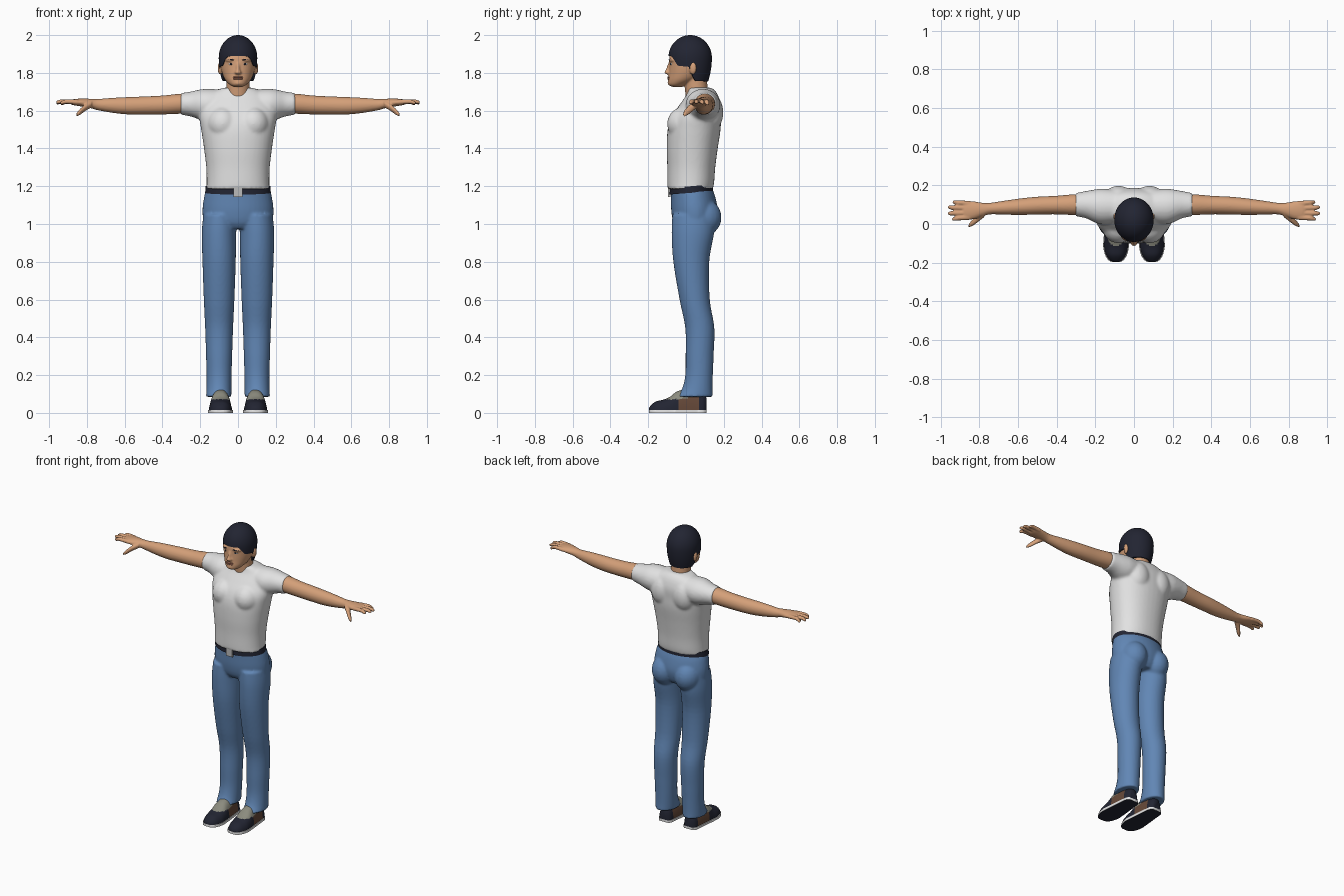
import bpy, bmesh, math
from mathutils import Matrix, Vector

if "Cube" in bpy.data.objects:
    bpy.data.objects.remove(bpy.data.objects["Cube"])


def material(name, *rgb):
    m = bpy.data.materials.new(name)
    m.use_nodes = True
    m.diffuse_color = (*rgb, 1)
    m.node_tree.nodes["Principled BSDF"].inputs["Base Color"].default_value = (*rgb, 1)
    return m


SKIN = material("skin", 0.66, 0.35, 0.19)
SHIRT = material("shirt_white", 0.76, 0.76, 0.76)
DENIM = material("denim_blue", 0.12, 0.24, 0.46)
DARK = material("dark_navy", 0.016, 0.018, 0.032)
METAL = material("buckle_grey", 0.5, 0.5, 0.5)
TONGUE = material("tongue_grey", 0.26, 0.26, 0.21)
BROWN = material("shoe_brown", 0.13, 0.065, 0.04)
LIPS = material("lips", 0.42, 0.17, 0.11)


def smooth_path(secs, steps=5):
    """Catmull-Rom sampling of a list of sections."""
    out = []
    for i in range(len(secs) - 1):
        quad = [secs[max(i - 1, 0)], secs[i], secs[i + 1], secs[min(i + 2, len(secs) - 1)]]
        for k in range(steps):
            t = k / steps
            out.append([b + 0.5 * t * (c - a + t * (2 * a - 5 * b + 4 * c - d + t * (3 * (b - c) + d - a)))
                        for a, b, c, d in zip(*quad)])
    return out + [list(secs[-1])]


def loft(bm, axis, secs, s=1, p=2.0, n=40):
    """Skin sections (position, centre1, centre2, radius1, radius2) along an axis; s mirrors x."""
    rings = []
    for t, c1, c2, r1, r2 in smooth_path(secs):
        ring = []
        for i in range(n):
            a = math.tau * i / n
            u, v = math.cos(a), math.sin(a)
            co = [c1 + r1 * math.copysign(abs(u) ** (2 / p), u),
                  c2 + r2 * math.copysign(abs(v) ** (2 / p), v)]
            co.insert(axis, t)
            ring.append(bm.verts.new((co[0] * s, co[1], co[2])))
        rings.append(ring)
    for a, b in zip(rings, rings[1:]):
        for i in range(n):
            bm.faces.new((a[i], a[(i + 1) % n], b[(i + 1) % n], b[i]))
    bm.faces.new(rings[0])
    bm.faces.new(rings[-1])
    return [v for r in rings for v in r]


def ball(bm, centre, radii, turn=0.0):
    mat = Matrix.Translation(centre) @ Matrix.Rotation(turn, 4, "Z") @ Matrix.Diagonal((*radii, 1))
    bmesh.ops.create_uvsphere(bm, u_segments=24, v_segments=14, radius=1, matrix=mat)


def finish(bm, name, mats, voxel=0, rounds=3, rule=None):
    """Turn the bmesh into an object; voxel fuses its parts into one skin."""
    bmesh.ops.recalc_face_normals(bm, faces=bm.faces)
    for f in bm.faces:
        f.smooth = True
        if rule:
            f.material_index = rule(f.calc_center_median())
    me = bpy.data.meshes.new(name)
    bm.to_mesh(me)
    bm.free()
    me.set_sharp_from_angle(angle=math.radians(50))
    for m in mats:
        me.materials.append(m)
    ob = bpy.data.objects.new(name, me)
    bpy.context.collection.objects.link(ob)
    if voxel:
        r = ob.modifiers.new("fuse", "REMESH")
        r.mode, r.voxel_size, r.use_smooth_shade = "VOXEL", voxel, True
        sm = ob.modifiers.new("soften", "SMOOTH")
        sm.factor, sm.iterations = 0.5, rounds
    return ob


# Shirt: torso, chest, shoulder blades and sleeves
bm = bmesh.new()
loft(bm, 2, [(1.185, 0, .022, .168, .12), (1.22, 0, .025, .166, .124), (1.3, 0, .028, .168, .127),
             (1.4, 0, .033, .18, .135), (1.5, 0, .043, .195, .14), (1.57, 0, .055, .205, .13),
             (1.63, 0, .075, .195, .11), (1.68, 0, .085, .16, .085), (1.71, 0, .08, .11, .07),
             (1.722, 0, .07, .07, .06)], p=2.2)
for s in (1, -1):
    loft(bm, 0, [(.08, .09, 1.63, .085, .082), (.16, .09, 1.63, .092, .085), (.2, .093, 1.632, .086, .08),
                 (.25, .1, 1.635, .07, .066), (.305, .1, 1.636, .06, .057)], s)
    ball(bm, (s * .08, -.01, 1.53), (.085, .09, .09))
    ball(bm, (s * .08, .13, 1.59), (.08, .068, .1))
finish(bm, "shirt", [SHIRT], .009, 4)

# Jeans: hips, seat and two legs
bm = bmesh.new()
loft(bm, 2, [(.975, 0, .045, .12, .09), (1.01, 0, .045, .178, .112), (1.07, 0, .045, .188, .123),
             (1.14, 0, .038, .18, .118), (1.19, 0, .028, .167, .11)])
for s in (1, -1):
    loft(bm, 2, [(.085, .102, .046, .067, .095), (.13, .101, .06, .066, .08), (.2, .1, .069, .066, .073),
                 (.3, .1, .072, .069, .074), (.45, .1, .073, .074, .077), (.6, .1, .046, .081, .08),
                 (.8, .1, .028, .088, .095), (.95, .101, .036, .091, .112), (1.05, .095, .04, .088, .112)], s)
    ball(bm, (s * .085, .09, 1.035), (.085, .098, .1))
finish(bm, "jeans", [DENIM], .008, 3)

# Belt tilts down towards the front
bm = bmesh.new()
for v in loft(bm, 2, [(1.163, 0, .028, .174, .116), (1.198, 0, .028, .171, .114)], n=64):
    v.co.z += .08 * v.co.y
finish(bm, "belt", [DARK])
bm = bmesh.new()
bmesh.ops.create_cube(bm, size=1, matrix=Matrix.Translation((0, -.089, 1.168)) @ Matrix.Diagonal((.048, .014, .05, 1)))
finish(bm, "belt_buckle", [METAL])

# Arms with hands, fingers (root y, tip y, tip x, tip z) and thumbs
bm = bmesh.new()
FINGERS = [(.107, .113, .938, 1.637), (.082, .087, .962, 1.642), (.057, .055, .962, 1.645), (.034, .026, .94, 1.642)]
for s in (1, -1):
    loft(bm, 0, [(.24, .1, 1.636, .05, .05), (.3, .1, 1.637, .054, .053), (.4, .098, 1.63, .048, .05),
                 (.5, .095, 1.627, .046, .048), (.58, .09, 1.626, .043, .046), (.66, .085, 1.628, .037, .04),
                 (.74, .08, 1.632, .03, .03), (.78, .075, 1.638, .034, .025), (.83, .071, 1.643, .046, .021),
                 (.87, .07, 1.645, .047, .016), (.886, .07, 1.645, .036, .011)], s, n=32)
    for y0, y1, x1, z1 in FINGERS:
        loft(bm, 0, [(.85, y0, 1.645, .013, .013), (x1 - .03, (y0 + y1) / 2, 1.648, .012, .012),
                     (x1 - .008, y1, z1, .01, .01), (x1 + .001, y1, z1, .006, .006)], s, n=16)
    loft(bm, 0, [(.775, .055, 1.635, .02, .018), (.81, .028, 1.615, .02, .018), (.838, .004, 1.592, .016, .016),
                 (.855, -.008, 1.578, .008, .009)], s, n=16)
finish(bm, "arms", [SKIN], .005, 3)

# Head, neck, nose and ears
bm = bmesh.new()
loft(bm, 2, [(1.66, 0, .06, .066, .06), (1.72, 0, .054, .061, .06), (1.8, 0, .05, .062, .06)])
loft(bm, 2, [(1.725, 0, -.045, .02, .024), (1.736, 0, -.047, .042, .045), (1.76, 0, -.02, .066, .075),
             (1.79, 0, 0, .081, .092), (1.83, 0, .01, .091, .1), (1.88, 0, .015, .095, .103),
             (1.93, 0, .02, .085, .093), (1.97, 0, .02, .055, .065)])
loft(bm, 2, [(1.793, 0, -.09, .014, .012), (1.802, 0, -.093, .018, .022), (1.82, 0, -.088, .011, .018),
             (1.855, 0, -.082, .009, .011)], n=20)
ball(bm, (0, -.078, 1.747), (.024, .02, .016))
for s in (1, -1):
    ball(bm, (s * .094, .036, 1.825), (.013, .02, .034), s * -.3)
    ball(bm, (s * .04, -.068, 1.868), (.03, .02, .01), s * .4)
finish(bm, "head", [SKIN], .005, 3)

# Facial features
for s, side in ((1, "left"), (-1, "right")):
    for part, mat, at, size in (("eye", SHIRT, (.037, -.076, 1.847), (.015, .007, .006)),
                                ("pupil", DARK, (.037, -.081, 1.847), (.006, .004, .006)),
                                ("eyebrow", DARK, (.041, -.083, 1.869), (.021, .004, .004))):
        bm = bmesh.new()
        ball(bm, (s * at[0], at[1], at[2]), size, s * .4)
        finish(bm, side + "_" + part, [mat])
bm = bmesh.new()
for z in (1.769, 1.777):
    ball(bm, (0, -.09, z), (.026, .009, .0055))
finish(bm, "lips", [LIPS])

# Hair: a dome whose columns each run from the crown down to the hairline
HAIRLINE = [(-.2, 1.89), (-.075, 1.888), (-.045, 1.838), (.015, 1.832), (.035, 1.785), (.055, 1.757), (.3, 1.752)]


def hairline(y):
    for (y0, z0), (y1, z1) in zip(HAIRLINE, HAIRLINE[1:]):
        if y <= y1:
            return z0 + (z1 - z0) * (y - y0) / (y1 - y0)


bm = bmesh.new()
N, ROWS = 96, 24
crown = bm.verts.new((0, .022, 2))
columns = []
for i in range(N):
    a = math.tau * i / N
    low = hairline(.022 + .115 * math.sin(a))
    col = []
    for j in range(1, ROWS + 2):
        v = min(j / ROWS, 1)
        z = 2 - (2 - low) * (1 - math.cos(v * math.pi / 2))
        r = math.sqrt(1 - ((z - 1.88) / .12) ** 2) if z > 1.88 else 1 - 11 * (1.88 - z) ** 2
        r *= .85 if j > ROWS else 1
        col.append(bm.verts.new((.102 * r * math.cos(a), .022 + .115 * r * math.sin(a), z)))
    columns.append(col)
for i in range(N):
    a, b = columns[i], columns[(i + 1) % N]
    bm.faces.new((crown, a[0], b[0]))
    for j in range(ROWS):
        bm.faces.new((a[j], a[j + 1], b[j + 1], b[j]))
finish(bm, "hair", [DARK])

# Shoes: (y, half width, height) along the foot, clamped flat underneath
FOOT = [(-.196, .016, .025), (-.186, .035, .04), (-.16, .052, .06), (-.12, .062, .07), (-.085, .061, .085),
        (-.05, .058, .112), (0, .053, .125), (.05, .048, .115), (.09, .043, .095), (.108, .028, .08)]


def shoe_colour(c):
    if c.z > .072 and -.11 < c.y < .01:
        return 1
    return 2 if -.04 < c.y < .07 else 0


for s, side in ((1, "left"), (-1, "right")):
    for part, grow, low, high in (("shoe", 0, .01, 1), ("sole", .004, 0, .016)):
        bm = bmesh.new()
        secs = [(y * (1 + grow), .093, 0, w + grow, h) for y, w, h in FOOT]
        for v in loft(bm, 1, secs, s, p=2.4, n=64):
            v.co.z = min(max(v.co.z, low), high)
        bmesh.ops.remove_doubles(bm, verts=bm.verts, dist=.0002)
        if part == "shoe":
            finish(bm, side + "_shoe", [DARK, TONGUE, BROWN], rule=shoe_colour)
        else:
            finish(bm, side + "_sole", [SHIRT, DARK], rule=lambda c: int(c.z < .001))
